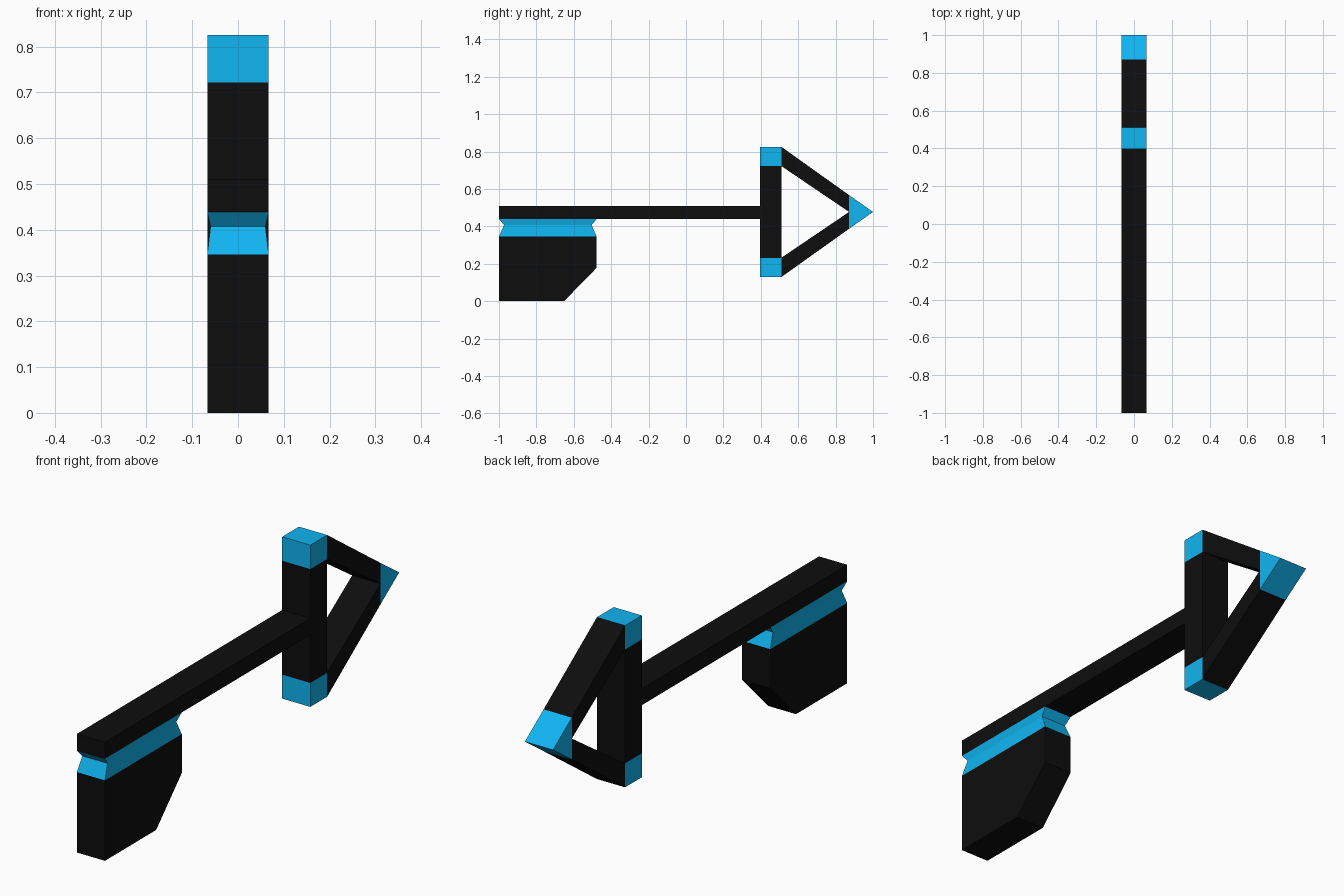
import bpy, bmesh

if "Cube" in bpy.data.objects:
    bpy.data.objects.remove(bpy.data.objects["Cube"])

W = 0.067  # half thickness of the whole model


def material(name, rgb):
    m = bpy.data.materials.new(name)
    m.diffuse_color = (*rgb, 1)
    m.use_nodes = True
    m.node_tree.nodes["Principled BSDF"].inputs["Base Color"].default_value = m.diffuse_color
    return m


BLACK = material("black", (0.004, 0.004, 0.004))
BLUE = material("blue", (0.005, 0.46, 0.88))


def finish(name, bm, mat):
    bmesh.ops.recalc_face_normals(bm, faces=bm.faces[:])
    mesh = bpy.data.meshes.new(name)
    bm.to_mesh(mesh)
    bm.free()
    mesh.materials.append(mat)
    ob = bpy.data.objects.new(name, mesh)
    bpy.context.collection.objects.link(ob)
    return ob


def prism(name, profile, mat, joined=()):
    """Extrude a (y, z) profile across x; edges in 'joined' touch another part and stay open."""
    bm = bmesh.new()
    left = [bm.verts.new((-W, y, z)) for y, z in profile]
    right = [bm.verts.new((W, y, z)) for y, z in profile]
    bm.faces.new(left)
    bm.faces.new(right[::-1])
    n = len(profile)
    for i in range(n):
        j = (i + 1) % n
        if i not in joined:
            bm.faces.new((left[i], right[i], right[j], left[j]))
    return finish(name, bm, mat)


MID = 0.477            # height of the arrow axis
BAR0, BAR1 = 0.439, 0.51
P0, P1 = 0.396, 0.51   # front and back of the upright
GRIP_END = -0.478
TIP = 0.872

# Long bar
prism("long_bar", [(-1, BAR0), (GRIP_END, BAR0), (P0, BAR0), (P0, BAR1), (-1, BAR1)],
      BLACK, joined=(0, 2))

# Grip block with a slanted lower corner
prism("grip", [(-1, 0), (-0.652, 0), (GRIP_END, 0.178), (GRIP_END, 0.346), (-1, 0.346)],
      BLACK, joined=(3,))

# Pinched collar between grip and bar
bm = bmesh.new()
rings = []
for z, inset_x, inset_y in ((0.346, 0, 0), (0.407, 0.007, 0.027), (BAR0, 0, 0)):
    x, a, b = W - inset_x, -1 + inset_y, GRIP_END - inset_y
    rings.append([bm.verts.new(p) for p in ((-x, a, z), (x, a, z), (x, b, z), (-x, b, z))])
for low, high in zip(rings, rings[1:]):
    for i in range(4):
        j = (i + 1) % 4
        bm.faces.new((low[i], low[j], high[j], high[i]))
finish("collar", bm, BLUE)

# Upright of the arrow head
IN, OUT = 0.245, 0.348  # cap heights measured from the axis
prism("upright", [(P0, MID - IN), (P1, MID - IN), (P1, MID + IN), (P0, MID + IN),
                  (P0, BAR1), (P0, BAR0)], BLACK, joined=(0, 2, 4))

# Corner caps and slanted beams, mirrored about the axis
for side, s in (("upper", 1), ("lower", -1)):
    prism(side + "_cap", [(P0, MID + s * IN), (P1, MID + s * IN),
                          (P1, MID + s * OUT), (P0, MID + s * OUT)], BLUE, joined=(0, 1))
    prism(side + "_beam", [(P1, MID + s * IN), (TIP, MID), (TIP, MID + s * 0.09),
                           (P1, MID + s * OUT)], BLACK, joined=(1, 3))

# Pointed tip
prism("arrow_tip", [(TIP, MID - 0.09), (1, MID), (TIP, MID + 0.09), (TIP, MID)],
      BLUE, joined=(2, 3))
